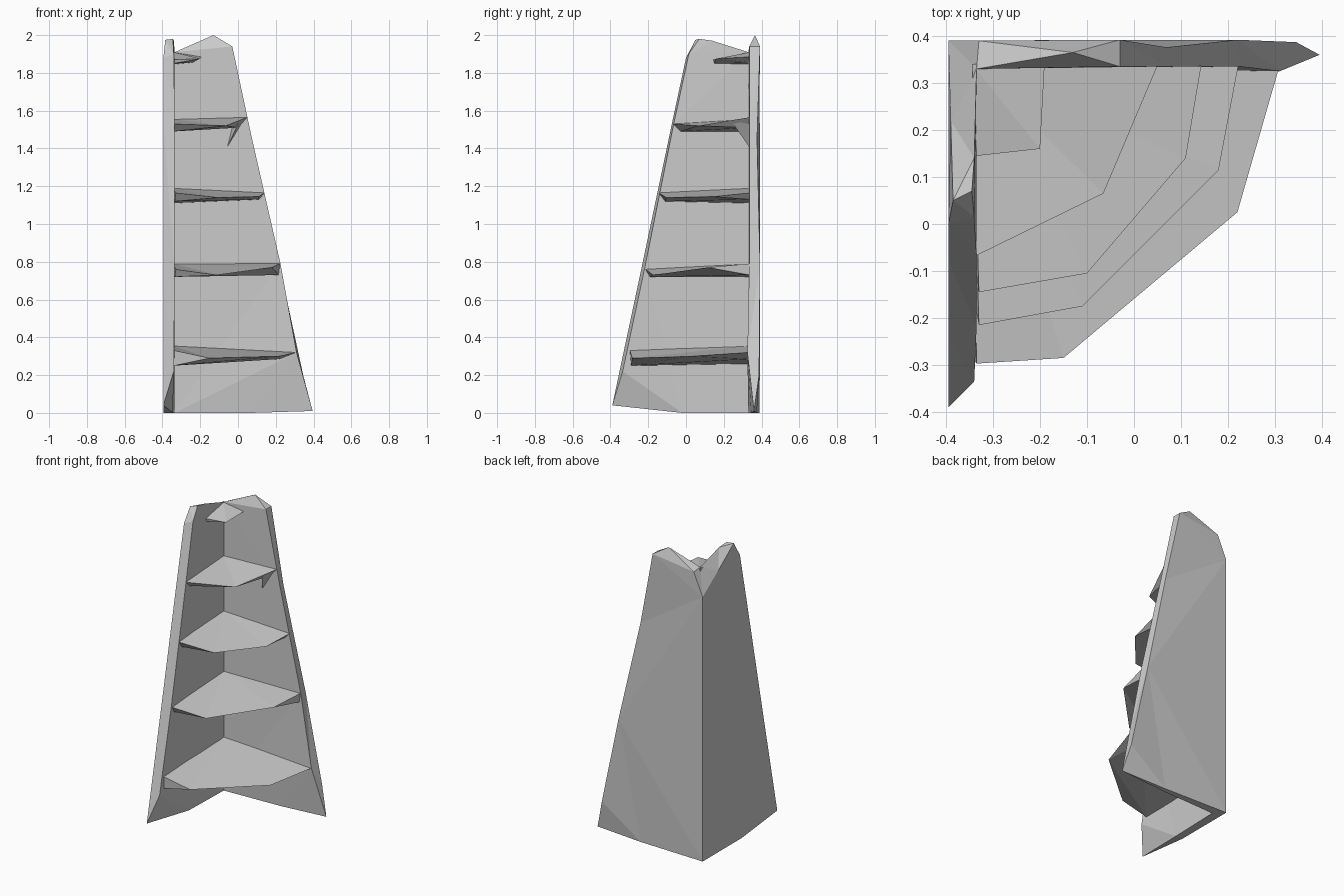
import bpy
import bmesh

grey = bpy.data.materials.new("matte_grey")
grey.diffuse_color = (0.6, 0.6, 0.6, 1)


def finish(name, bm):
    """Clean the faceted solid and turn it into an object."""
    bmesh.ops.remove_doubles(bm, verts=bm.verts, dist=0.0005)
    bmesh.ops.triangulate(bm, faces=[f for f in bm.faces if len(f.verts) > 3])
    bmesh.ops.recalc_face_normals(bm, faces=bm.faces)
    mesh = bpy.data.meshes.new(name)
    bm.to_mesh(mesh)
    bm.free()
    mesh.materials.append(grey)
    obj = bpy.data.objects.new(name, mesh)
    bpy.context.collection.objects.link(obj)


def wall(name, pairs):
    """Slab between an outer and an inner outline; a single point is a sharp tip."""
    bm = bmesh.new()
    outer = [bm.verts.new(p[0]) for p in pairs]
    inner = [bm.verts.new(p[-1]) for p in pairs]
    bm.faces.new(outer)
    bm.faces.new(inner[::-1])
    for i in range(len(pairs)):
        j = (i + 1) % len(pairs)
        bm.faces.new((outer[j], outer[i], inner[i], inner[j]))
    finish(name, bm)


def shelf(name, corner_z, front, under_left, under_corner_z, under_right):
    """Wedge-shaped shelf: thick at the walls, thin at its front edge."""
    bm = bmesh.new()
    rim = [bm.verts.new(p) for p in front]
    corner = bm.verts.new((-0.345, 0.34, corner_z))
    low_corner = bm.verts.new((-0.345, 0.34, under_corner_z))
    left, right = bm.verts.new(under_left), bm.verts.new(under_right)
    # top, fanned from the back corner
    for a, b in zip(rim, rim[1:]):
        bm.faces.new((corner, a, b))
    # underside
    bm.faces.new((low_corner, right, left))
    for a, b in zip(rim[:-1], rim[1:-1]):
        bm.faces.new((left, b, a))
    bm.faces.new((left, right, rim[-2]))
    bm.faces.new((right, rim[-1], rim[-2]))
    # sides against the walls
    bm.faces.new((corner, low_corner, left, rim[0]))
    bm.faces.new((corner, rim[-1], right, low_corner))
    finish(name, bm)


# Side wall on the left
wall("left_wall", [
    ((-0.395, 0.39, 0), (-0.335, 0.33, 0)),
    ((-0.395, -0.02, 0), (-0.345, -0.02, 0)),
    ((-0.395, -0.39, 0.04),),
    ((-0.395, -0.352, 0.22), (-0.34, -0.335, 0.22)),
    ((-0.395, -0.237, 0.76), (-0.335, -0.22, 0.76)),
    ((-0.395, -0.075, 1.53), (-0.335, -0.065, 1.53)),
    ((-0.395, 0.0, 1.88), (-0.34, 0.015, 1.9)),
    ((-0.385, 0.05, 1.975), (-0.345, 0.07, 1.98)),
    ((-0.39, 0.22, 1.86), (-0.34, 0.14, 1.97)),
    ((-0.395, 0.39, 1.75), (-0.335, 0.33, 1.91)),
])

# Back wall, with the notch at the top corner
wall("back_wall", [
    ((-0.395, 0.39, 0), (-0.335, 0.33, 0)),
    ((0.07, 0.375, 0), (0.07, 0.345, 0)),
    ((0.395, 0.36, 0.01),),
    ((0.345, 0.387, 0.2), (0.31, 0.325, 0.32)),
    ((0.22, 0.392, 0.78), (0.225, 0.335, 0.79)),
    ((0.07, 0.376, 1.45), (0.07, 0.335, 1.47)),
    ((-0.03, 0.392, 1.94), (-0.03, 0.335, 1.94)),
    ((-0.13, 0.365, 2.0),),
    ((-0.33, 0.39, 1.9), (-0.335, 0.33, 1.91)),
    ((-0.395, 0.39, 1.75), (-0.335, 0.33, 1.91)),
])

# Shelves from the bottom up
shelf("shelf_1", 0.355,
      [(-0.335, -0.297, 0.33), (-0.15, -0.285, 0.29), (0.22, 0.025, 0.30), (0.307, 0.327, 0.32)],
      (-0.34, -0.29, 0.25), 0.26, (0.22, 0.335, 0.285))
shelf("shelf_2", 0.79,
      [(-0.33, -0.215, 0.76), (-0.11, -0.175, 0.73), (0.18, 0.115, 0.77), (0.222, 0.337, 0.79)],
      (-0.335, -0.19, 0.72), 0.72, (0.215, 0.337, 0.73))
shelf("shelf_3", 1.19,
      [(-0.33, -0.145, 1.165), (-0.10, -0.105, 1.14), (0.11, 0.14, 1.145), (0.143, 0.337, 1.165)],
      (-0.335, -0.11, 1.12), 1.11, (0.11, 0.337, 1.13))
shelf("shelf_4", 1.555,
      [(-0.335, -0.067, 1.53), (-0.065, 0.065, 1.52), (0.05, 0.337, 1.565)],
      (-0.34, -0.03, 1.49), 1.49, (0.0, 0.337, 1.51))
shelf("shelf_5", 1.91,
      [(-0.335, 0.145, 1.87), (-0.2, 0.16, 1.875), (-0.19, 0.345, 1.885)],
      (-0.34, 0.15, 1.85), 1.845, (-0.24, 0.345, 1.855))

# Small pointed bracket under the fourth shelf
bracket = bmesh.new()
for p in [(-0.06, 0.34, 1.40), (0.03, 0.34, 1.55), (-0.03, 0.34, 1.52), (0.0, 0.25, 1.53)]:
    bracket.verts.new(p)
bmesh.ops.convex_hull(bracket, input=bracket.verts)
finish("bracket", bracket)
